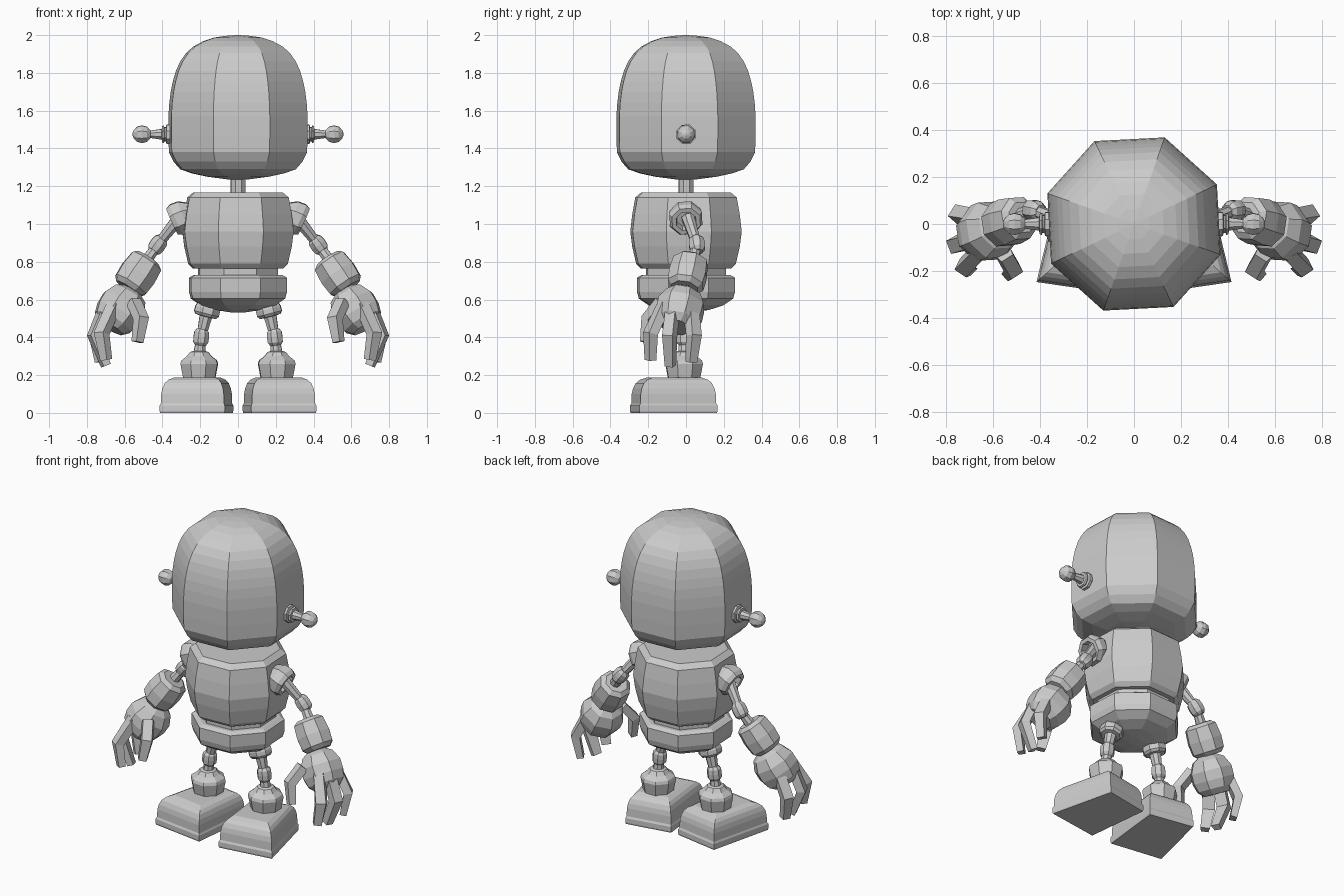
import bpy, bmesh, math
from mathutils import Vector

metal = bpy.data.materials.new("grey_metal")
metal.diffuse_color = (0.6, 0.6, 0.6, 1)
PHASE = math.radians(25.5)


def skin(name, rings, mirror=False):
    """Join equal rings of points into a closed, flat-shaded solid."""
    bm = bmesh.new()
    vs = [[bm.verts.new(p) for p in r] for r in rings]
    n = len(vs[0])
    for a, b in zip(vs, vs[1:]):
        for i in range(n):
            j = (i + 1) % n
            bm.faces.new((a[i], a[j], b[j], b[i]))
    bm.faces.new(vs[0][::-1])
    bm.faces.new(vs[-1])
    bmesh.ops.recalc_face_normals(bm, faces=bm.faces)
    me = bpy.data.meshes.new(name)
    bm.to_mesh(me)
    bm.free()
    ob = bpy.data.objects.new(name, me)
    bpy.context.collection.objects.link(ob)
    me.materials.append(metal)
    if mirror:
        ob.modifiers.new("Mirror", 'MIRROR').use_mirror_merge = False
    return ob


def lathe(name, profile, origin=(0, 0, 0), axis=(0, 0, 1), n=8, phase=PHASE, mirror=False):
    """Turn (radius, height) pairs round an axis."""
    ax = Vector(axis).normalized()
    ref = Vector((1, 0, 0)) if abs(ax.z) > 0.95 else Vector((0, 1, 0))
    u = (ref - ax * ref.dot(ax)).normalized()
    v = ax.cross(u)
    o = Vector(origin)
    rings = [[o + ax * h + (u * math.cos(phase + i * math.tau / n)
              + v * math.sin(phase + i * math.tau / n)) * r for i in range(n)]
             for r, h in profile]
    return skin(name, rings, mirror)


def ball(name, origin, r, axis=(0, 0, 1), rows=6):
    prof = [(max(0.15 * r, r * math.sin(math.pi * i / rows)), -r * math.cos(math.pi * i / rows))
            for i in range(rows + 1)]
    return lathe(name, prof, origin, axis, mirror=True)


def rod(name, a, b, r0, r1):
    d = Vector(b) - Vector(a)
    return lathe(name, [(r0, 0), (r1, d.length)], a, d, mirror=True)


# Head, neck, torso and pelvis
lathe("head", [(0.05, 1.235), (0.17, 1.25), (0.26, 1.268), (0.325, 1.29), (0.362, 1.33),
               (0.388, 1.38), (0.391, 1.47), (0.391, 1.57), (0.386, 1.64), (0.378, 1.70),
               (0.366, 1.755), (0.349, 1.81), (0.325, 1.86), (0.292, 1.905), (0.25, 1.94),
               (0.195, 1.968), (0.135, 1.987), (0.07, 1.996), (0.01, 2.0)])
lathe("neck", [(0.042, 1.14), (0.042, 1.25)])
lathe("torso", [(0.25, 1.168), (0.285, 1.14), (0.302, 1.05), (0.313, 0.96), (0.302, 0.88),
                (0.28, 0.79), (0.255, 0.765)])
lathe("waist", [(0.225, 0.775), (0.225, 0.72)])
lathe("pelvis", [(0.25, 0.73), (0.275, 0.715), (0.275, 0.64), (0.265, 0.605), (0.21, 0.57),
                 (0.13, 0.545), (0.04, 0.532)])

# Ear antennas
X = (1, 0, 0)
lathe("ear_base", [(0.045, 0.33), (0.055, 0.365), (0.055, 0.378), (0.04, 0.382), (0.04, 0.39),
                   (0.05, 0.392), (0.045, 0.402), (0.03, 0.404), (0.02, 0.47)],
      (0, 0, 1.475), X, mirror=True)
ball("ear_ball", (0.508, 0, 1.475), 0.05, X)

# Shoulder cup with a recessed socket
lathe("shoulder_cup", [(0.06, -0.10), (0.09, -0.055), (0.093, -0.01), (0.08, 0.015),
                       (0.056, 0.015), (0.05, -0.03)],
      (0.335, 0.0, 1.02), (0.91, 0.05, -0.41), mirror=True)

# Arm
shoulder, elbow, wrist = (0.31, 0.01, 1.035), (0.425, 0.058, 0.89), (0.50, 0.03, 0.785)
rod("upper_arm", shoulder, elbow, 0.036, 0.026)
lathe("elbow_joint", [(0.028, -0.048), (0.043, -0.03), (0.046, 0), (0.043, 0.03), (0.028, 0.048)],
      elbow, (0.6, 0.1, -0.8), mirror=True)
rod("lower_arm", elbow, wrist, 0.026, 0.034)
lathe("forearm_cuff", [(0.07, -0.10), (0.097, -0.08), (0.106, 0), (0.1, 0.07), (0.075, 0.095)],
      (0.53, 0.01, 0.735), (0.55, -0.18, -0.81), mirror=True)

# Hand and its four fingers
lathe("hand", [(0.05, -0.12), (0.10, -0.09), (0.13, -0.03), (0.13, 0.03), (0.115, 0.08),
               (0.08, 0.115)],
      (0.62, -0.03, 0.55), (0.5, -0.2, -0.84), mirror=True)


def finger(name, pts):
    pts = [Vector(p) for p in pts]
    palm = Vector((0.62, -0.03, 0.5))
    rings = []
    for i, p in enumerate(pts):
        t = (pts[min(i + 1, 2)] - pts[max(i - 1, 0)]).normalized()
        out = pts[1] - palm
        out = (out - t * out.dot(t)).normalized()
        side = t.cross(out)
        w, d = ((0.036, 0.025), (0.037, 0.026), (0.028, 0.02))[i]
        rings.append([p + out * d * a + side * w * b
                      for a, b in ((1, 0.8), (1, -0.8), (-1, -1), (-1, 1))])
    skin(name, rings, True)


finger("thumb", [(0.55, -0.13, 0.59), (0.51, -0.20, 0.50), (0.53, -0.215, 0.375)])
finger("finger_front", [(0.66, -0.12, 0.57), (0.725, -0.19, 0.42), (0.70, -0.19, 0.28)])
finger("finger_middle", [(0.70, -0.07, 0.57), (0.765, -0.09, 0.41), (0.70, -0.085, 0.25)])
finger("finger_back", [(0.68, 0.03, 0.56), (0.755, 0.045, 0.41), (0.73, 0.03, 0.27)])

# Leg
hip, knee, ankle = (0.165, -0.01, 0.535), (0.195, -0.01, 0.40), (0.205, -0.01, 0.31)
lathe("hip_socket", [(0.06, -0.05), (0.072, -0.015), (0.072, 0.01), (0.06, 0.025), (0.035, 0.027)],
      hip, (0.25, 0, -0.97), mirror=True)
rod("upper_leg", hip, knee, 0.038, 0.026)
lathe("knee_joint", [(0.028, -0.045), (0.042, -0.028), (0.044, 0), (0.042, 0.028), (0.028, 0.045)],
      knee, (0.1, 0, -1), mirror=True)
rod("lower_leg", knee, ankle, 0.026, 0.034)
lathe("ankle_cup", [(0.088, 0.16), (0.092, 0.19), (0.106, 0.26), (0.10, 0.278), (0.07, 0.30),
                    (0.052, 0.322), (0.035, 0.327)], (0.205, -0.01, 0), mirror=True)

# Foot: tapered block with a sole rim and a rounded top
corners = [(0.07, -0.297), (0.415, -0.247), (0.315, 0.167), (0.025, 0.115)]
cx, cy = 0.207, -0.06
steps = [(0.985, 0), (1, 0.01), (1, 0.038), (0.97, 0.05), (0.96, 0.10), (0.93, 0.13),
         (0.87, 0.157), (0.78, 0.175), (0.62, 0.188)]
skin("foot", [[(cx + (x - cx) * s, cy + (y - cy) * s, z) for x, y in corners] for s, z in steps], True)
